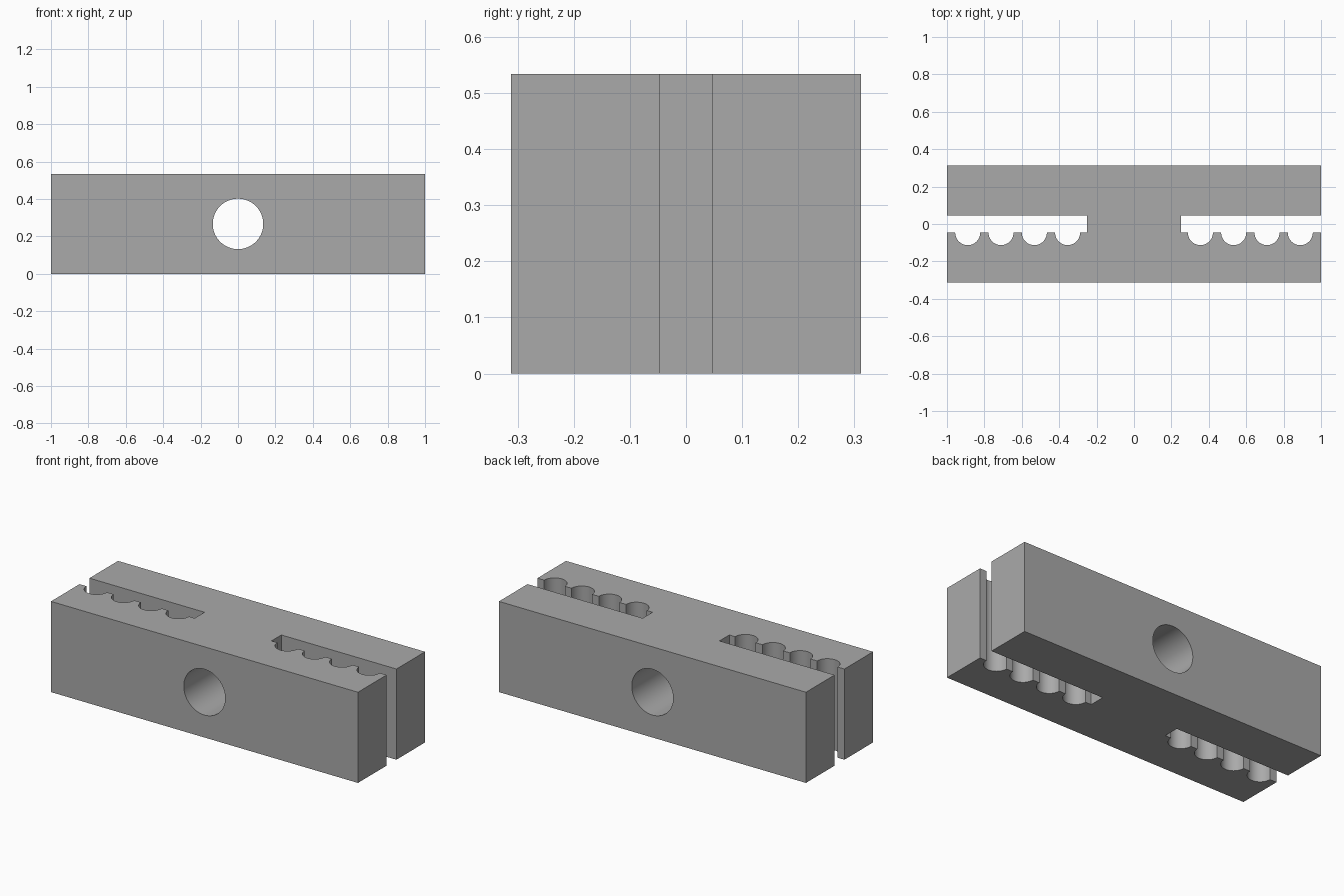
import bpy, bmesh
from math import pi, sin, cos, radians

cube = bpy.data.objects.get("Cube")
if cube:
    bpy.data.objects.remove(cube, do_unlink=True)

HALF_L, HALF_W, HEIGHT = 1.0, 0.312, 0.534
SLOT_IN, SLOT_Y = 0.25, 0.046
GROOVES = [0.355 + 0.178 * i for i in range(4)]
GROOVE_R, HOLE_R = 0.067, 0.135
ARC = 24

grey = bpy.data.materials.new("plain grey")
grey.use_nodes = True
color = (0.4, 0.4, 0.4, 1)
grey.diffuse_color = color
grey.node_tree.nodes["Principled BSDF"].inputs["Base Color"].default_value = color


def slot_side():
    """Right slot outline: front end, scalloped wall, inner end, flat wall."""
    pts = [(HALF_L, -SLOT_Y)]
    for cx in reversed(GROOVES):
        for i in range(ARC + 1):
            a = pi * i / ARC
            pts.append((cx + GROOVE_R * cos(a), -SLOT_Y - GROOVE_R * sin(a)))
    return pts + [(SLOT_IN, -SLOT_Y), (SLOT_IN, SLOT_Y), (HALF_L, SLOT_Y)]


def finish(bm, name):
    bmesh.ops.recalc_face_normals(bm, faces=bm.faces)
    mesh = bpy.data.meshes.new(name)
    bm.to_mesh(mesh)
    bm.free()
    mesh.materials.append(grey)
    obj = bpy.data.objects.new(name, mesh)
    bpy.context.collection.objects.link(obj)
    return obj


# Clamp block: plan outline with a scalloped slot at each end
right = slot_side()
left = [(-x, y) for x, y in reversed(right)]
outline = ([(-HALF_L, -HALF_W), (HALF_L, -HALF_W)] + right
           + [(HALF_L, HALF_W), (-HALF_L, HALF_W)] + left)
bm = bmesh.new()
base = bm.faces.new([bm.verts.new((x, y, 0)) for x, y in outline])
top = bmesh.ops.extrude_face_region(bm, geom=[base])["geom"]
bmesh.ops.translate(bm, vec=(0, 0, HEIGHT),
                    verts=[g for g in top if isinstance(g, bmesh.types.BMVert)])
block = finish(bm, "clamp_block")

# Round bolt hole through the middle
bpy.ops.mesh.primitive_cylinder_add(vertices=64, radius=HOLE_R, depth=1,
                                    location=(0, 0, HEIGHT / 2),
                                    rotation=(pi / 2, 0, 0))
cutter = bpy.context.object
cutter.name = "bolt_hole_cutter"
cutter.data.materials.append(grey)
cutter.hide_render = True
cut = block.modifiers.new("bolt_hole", "BOOLEAN")
cut.operation = "DIFFERENCE"
cut.solver = "EXACT"
cut.object = cutter

bpy.ops.object.select_all(action="DESELECT")
block.select_set(True)
bpy.context.view_layer.objects.active = block
bpy.ops.object.modifier_apply(modifier=cut.name)
bpy.data.objects.remove(cutter, do_unlink=True)
bpy.ops.object.shade_smooth_by_angle(angle=radians(30))
